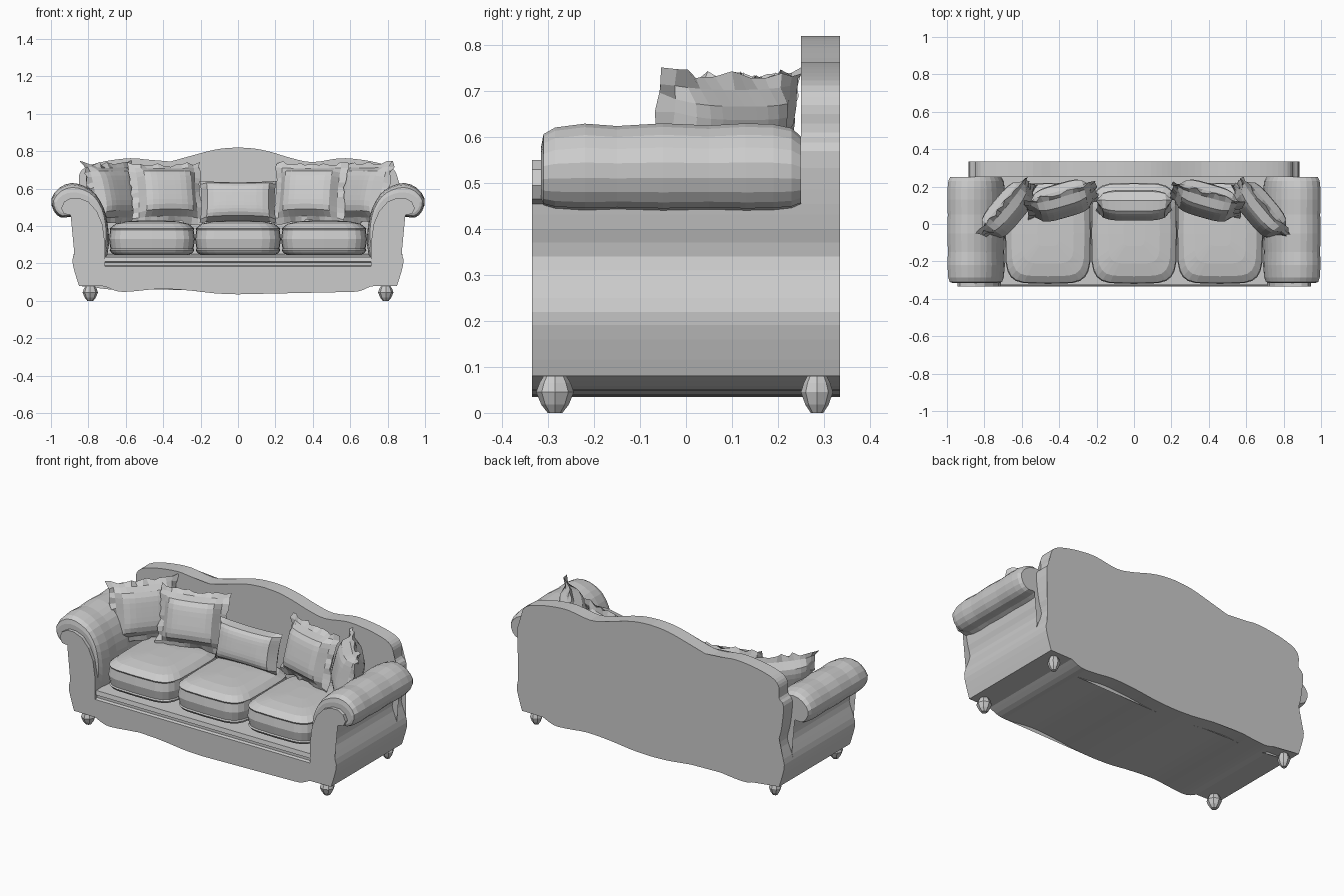
import bpy, bmesh, random
from math import sin, cos, pi, radians, copysign
from mathutils import Vector

if "Cube" in bpy.data.objects:
    bpy.data.objects.remove(bpy.data.objects["Cube"])

random.seed(4)


def finish(name, bm):
    bmesh.ops.recalc_face_normals(bm, faces=bm.faces[:])
    me = bpy.data.meshes.new(name)
    bm.to_mesh(me)
    bm.free()
    ob = bpy.data.objects.new(name, me)
    bpy.context.collection.objects.link(ob)
    return ob


def loft(name, rings):
    """Skin a list of equally long closed rings and cap both ends."""
    bm = bmesh.new()
    rows = [[bm.verts.new(p) for p in ring] for ring in rings]
    n = len(rows[0])
    for a, b in zip(rows, rows[1:]):
        for i in range(n):
            j = (i + 1) % n
            bm.faces.new((a[i], a[j], b[j], b[i]))
    caps = [bm.faces.new(rows[0]), bm.faces.new(rows[-1])]
    bmesh.ops.triangulate(bm, faces=caps)
    return finish(name, bm)


def extrude_y(name, profile, y0, y1):
    """Extrude an xz outline along y."""
    return loft(name, [[(x, y, z) for x, z in profile] for y in (y0, y1)])


def mirrored(half):
    """Complete a right-half outline that starts and ends on x = 0."""
    return half + [(-x, z) for x, z in reversed(half) if x > 0]


def spline(pts, steps=4):
    """Smooth open curve through 2D points."""
    p = [Vector(q) for q in pts]
    p = [p[0]] + p + [p[-1]]
    out = []
    for i in range(1, len(p) - 2):
        a, b, c, d = p[i - 1:i + 3]
        for k in range(steps):
            t = k / steps
            q = b + 0.5 * t * (c - a + t * (2*a - 5*b + 4*c - d + t * (3*(b - c) + d - a)))
            out.append((q.x, q.y))
    return out + [tuple(pts[-1])]


# Shared outlines, right half
skirt = spline([(0, .035), (.12, .04), (.27, .057), (.42, .065), (.55, .052),
                (.64, .05), (.71, .078)], 3) + [(.85, .08)]
side = spline([(.85, .08), (.875, .16), (.885, .22), (.865, .28), (.845, .34),
               (.86, .40), (.87, .455)], 2)
crest = spline([(.87, .455), (.88, .57), (.85, .61), (.85, .67), (.82, .712), (.74, .74),
                (.64, .757), (.54, .762), (.40, .742), (.29, .762), (.18, .795),
                (.09, .814), (0, .82)], 3)

# Camel-back panel
extrude_y("back_panel", mirrored(skirt + side[1:] + crest[1:]), .25, .335)

# Base with scalloped apron, and stepped seat rail
extrude_y("base_apron", mirrored(skirt + [(.872, .165), (0, .165)]), -.335, .25)
rail = [(-.335, .16), (-.335, .185), (-.318, .19), (-.318, .205),
        (-.33, .21), (-.325, .235), (.25, .25), (.25, .16)]
loft("seat_rail", [[(x, y, z) for y, z in rail] for x in (-.725, .725)])

# Arms: scrolled front plate running through the body, and padded roll on top
plate = side + [(.895, .46), (.93, .465), (.945, .495), (.93, .53), (.895, .55),
                (.85, .55), (.80, .53), (.755, .48), (.725, .41), (.71, .30), (.71, .12)]
pad = spline([(.705, .22), (.69, .30), (.695, .40), (.715, .49), (.76, .57), (.82, .613),
              (.89, .63), (.955, .605), (.998, .545), (.985, .48), (.945, .445),
              (.89, .45), (.85, .43)], 2) + [(.80, .22)]
swell = [(-.315, .62), (-.31, .82), (-.285, .93), (-.22, .995), (-.15, .955), (-.05, 1),
         (.05, .965), (.13, 1), (.19, .985), (.23, .92), (.25, .78)]
cx, cz = .86, .50
for s, tag in ((-1, "left"), (1, "right")):
    extrude_y(f"{tag}_arm_plate", [(s * x, z) for x, z in plate], -.335, .25)
    loft(f"{tag}_arm_roll",
         [[(s * (cx + (x - cx) * (.5 + .5 * k)), y, cz + (z - cz) * k) for x, z in pad]
          for y, k in swell])

# Seat cushions with welted edges
layers = [(.245, .86), (.258, .95), (.272, .985), (.279, .965), (.33, 1), (.378, .97),
          (.386, .985), (.393, .95), (.412, .85), (.425, .6), (.43, .25)]


def super_ring(x, y, z, a, b, n=24, e=.42):
    ring = []
    for i in range(n):
        c, t = cos(2 * pi * i / n), sin(2 * pi * i / n)
        ring.append((x + a * copysign(abs(c) ** e, c), y + b * copysign(abs(t) ** e, t), z))
    return ring


for i in (-1, 0, 1):
    loft(f"seat_cushion_{i + 2}",
         [super_ring(i * .46, -.05, z, .23 * k, .27 * k) for z, k in layers])


def pillow(name, loc, w, h, d, tilt, turn, ruffle):
    """Stuffed pillow with pinched sides and an optional ruffled flange."""
    n = 12
    bm = bmesh.new()
    cells = {}
    for f in (-1, 1):
        for i in range(n + 1):
            for j in range(n + 1):
                u, v = 2 * i / n - 1, 2 * j / n - 1
                edge = max(abs(u), abs(v)) > .99
                if edge and f == 1:
                    cells[f, i, j] = cells[-1, i, j]
                    continue
                m = .84 if ruffle else 1.0
                fill = max(0, 1 - (u / m) ** 4) * max(0, 1 - (v / m) ** 4)
                y = f * (.004 + d * fill ** .5)
                x = w * u * (1 - .05 * (1 - v * v))
                z = h * v * (1 - .07 * (1 - u * u))
                if edge:
                    y = 0
                    if ruffle:
                        y = random.uniform(-.012, .012)
                        x += random.uniform(-.008, .008)
                        z += random.uniform(-.010, .010)
                cells[f, i, j] = bm.verts.new((x, y, z))
    for f in (-1, 1):
        for i in range(n):
            for j in range(n):
                bm.faces.new([cells[f, i + a, j + b] for a, b in ((0, 0), (1, 0), (1, 1), (0, 1))])
    ob = finish(name, bm)
    ob.location = loc
    ob.rotation_euler = (radians(-tilt), 0, radians(turn))


# Five scatter pillows arranged in an arc
pillow("centre_pillow", (0, .10, .53), .205, .115, .07, 14, 0, False)
for s, tag in ((-1, "left"), (1, "right")):
    pillow(f"{tag}_middle_pillow", (s * .385, .125, .575), .20, .17, .075, 16, -s * 16, True)
    pillow(f"{tag}_outer_pillow", (s * .675, .075, .575), .20, .175, .07, 14, -s * 50, True)

# Turned faceted feet
foot = [(0, .016), (.018, .03), (.045, .041), (.065, .034), (.085, .022)]
for sx in (-1, 1):
    for sy, tag in ((-1, "front"), (1, "back")):
        size = 1 if sy < 0 else .85
        loft(f"{tag}_foot_{'left' if sx < 0 else 'right'}",
             [[(sx * .79 + r * size * cos(k * pi / 4), sy * .285 + r * size * sin(k * pi / 4), z)
               for k in range(8)] for z, r in foot])
